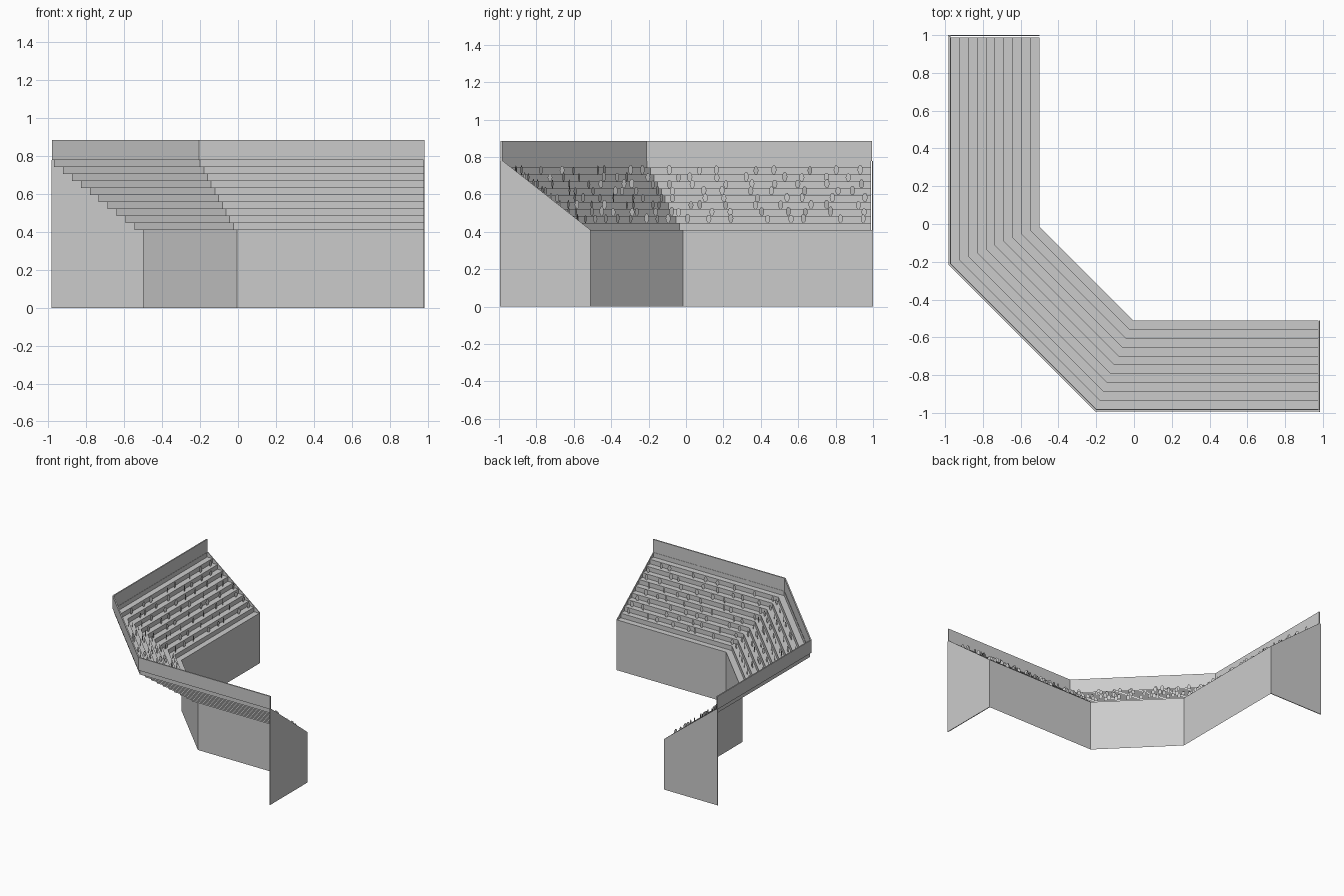
import bpy, math, random
from mathutils import Vector

random.seed(4)
cube = bpy.data.objects.get("Cube")
if cube:
    bpy.data.objects.remove(cube, do_unlink=True)

grey = bpy.data.materials.new("concrete_grey")
grey.use_nodes = True
COLOUR = (0.6, 0.6, 0.6, 1)
grey.diffuse_color = COLOUR
grey.node_tree.nodes["Principled BSDF"].inputs["Base Color"].default_value = COLOUR

TREADS, RUN, RISE, FRONT_Z, END = 10, 0.047, 0.037, 0.41, 0.978
BACK_Z, WALL_Z = FRONT_Z + TREADS * RISE, 0.885
MITRE = math.tan(math.pi / 8)


def path(d, end=END):
    """Plan line of the stand, d outward from its field edge."""
    m = MITRE * d
    return [Vector((-0.5 - d, end + 0.01)), Vector((-0.5 - d, -0.015 - m)),
            Vector((-0.005 - m, -0.51 - d)), Vector((end, -0.51 - d))]


def build(name, verts, faces):
    mesh = bpy.data.meshes.new(name)
    mesh.from_pydata(verts, [], faces)
    mesh.materials.append(grey)
    mesh.update()
    obj = bpy.data.objects.new(name, mesh)
    bpy.context.collection.objects.link(obj)
    return obj


def sweep(name, profile, end=END, closed=False):
    """Carry an (offset, height) profile along the bent plan."""
    verts = [(p.x, p.y, z) for d, z in profile for p in path(d, end)]
    n = len(profile)
    faces = [[4 * r + c, 4 * r + c + 1, 4 * s + c + 1, 4 * s + c]
             for r in range(n if closed else n - 1)
             for s in [(r + 1) % n] for c in range(3)]
    if closed:
        faces += [[4 * r for r in range(n)], [4 * r + 3 for r in reversed(range(n))]]
    return build(name, verts, faces)


# Retaining wall facing the field
sweep("front_wall", [(0, 0), (0, FRONT_Z)], end=0.985)

# Terraced seating, open underneath
steps = []
for k in range(TREADS + 1):
    z = FRONT_Z + k * RISE
    steps += [(k * RUN, z - RISE), (k * RUN, z)]
steps.append((0.48, BACK_Z))
sweep("terraces", steps[1:])

# Parapet along the rear edge
sweep("back_wall", [(0.472, BACK_Z), (0.482, BACK_Z), (0.482, WALL_Z), (0.472, WALL_Z)],
      end=0.985, closed=True)

# Sloping end panels
outline = [(0, 0), (0.485, 0), (0.485, BACK_Z), (0.47, BACK_Z), (0, FRONT_Z)]
n = len(outline)
sides = [[i, (i + 1) % n, n + (i + 1) % n, n + i] for i in range(n)]
caps = [list(reversed(range(n))), list(range(n, 2 * n))]
build("right_wing_end_panel",
      [(x, -0.51 - d, z) for x in (0.979, 0.985) for d, z in outline], sides + caps)
build("left_wing_end_panel",
      [(-0.5 - d, y, z) for y in (0.994, 1.0) for d, z in outline], sides + caps)

# Spectators: flat rounded cards standing on the treads
verts, faces = [], []
for k in range(1, TREADS - 1):
    line = path((k + 0.5) * RUN)
    for seg, count in enumerate((8, 8, 8)):
        a, b = line[seg], line[seg + 1]
        for i in range(count):
            spot = a.lerp(b, (i + random.uniform(0.15, 0.85)) / count)
            turn = math.atan2(b.y - a.y, b.x - a.x) + random.uniform(-0.5, 0.5)
            side = Vector((math.cos(turn), math.sin(turn)))
            tall = random.uniform(0.042, 0.052)
            base = FRONT_Z + k * RISE
            start = len(verts)
            for s in range(10):
                t = math.tau * s / 10
                p = spot + side * 0.014 * math.cos(t)
                verts.append((p.x, p.y, base + tall * (0.5 + 0.5 * math.sin(t))))
            faces.append(list(range(start, start + 10)))
build("spectators", verts, faces)
